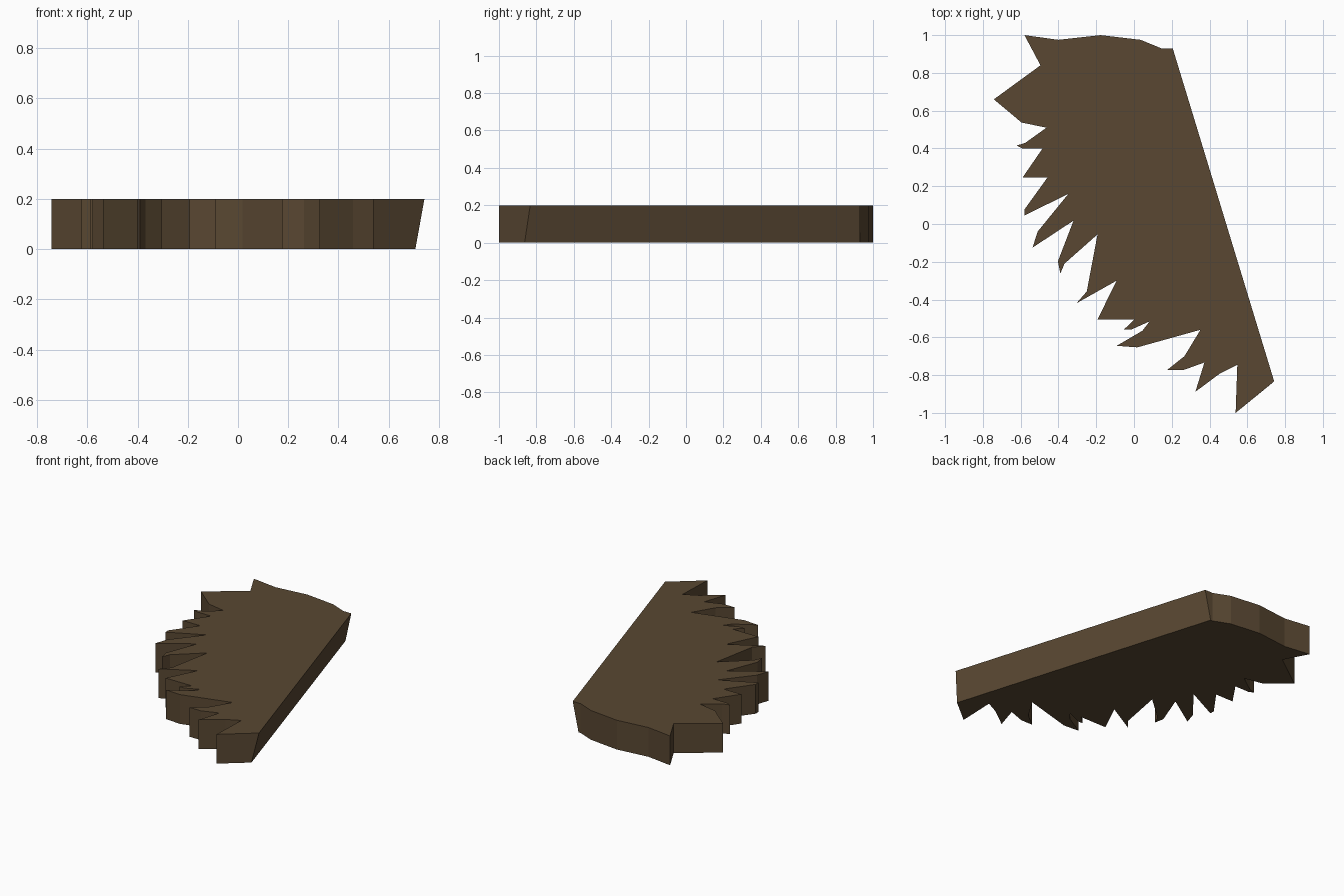
import bpy, bmesh

if "Cube" in bpy.data.objects:
    bpy.data.objects.remove(bpy.data.objects["Cube"])

# Top outline of the jagged slab, clockwise from the upper left tip
OUTLINE = [
    (-.58, 1), (-.40, .975), (-.177, 1), (.035, .975), (.145, .93), (.205, .93),
    (.742, -.833), (.538, -1), (.547, -.745), (.457, -.79), (.325, -.888),
    (.373, -.733), (.262, -.773), (.175, -.773), (.267, -.70), (.352, -.56),
    (.018, -.653), (-.092, -.645), (.045, -.565), (.082, -.516), (-.013, -.558),
    (-.053, -.558), (.003, -.505), (-.193, -.505), (-.092, -.30), (-.305, -.42),
    (-.25, -.357), (-.193, -.055), (-.368, -.21), (-.39, -.262), (-.403, -.198),
    (-.32, .018), (-.537, -.125), (-.51, -.04), (-.347, .16), (-.58, .045),
    (-.58, .077), (-.458, .246), (-.59, .246), (-.484, .40), (-.59, .40),
    (-.622, .415), (-.575, .43), (-.463, .51), (-.595, .537), (-.742, .66),
    (-.495, .84)]
HEIGHT = 0.2
# The long straight edge is undercut: its two bottom corners sit further in
UNDERCUT = {5: (.161, .93), 6: (.706, -.863)}

wood = bpy.data.materials.new("dark brown wood")
wood.diffuse_color = (0.10, 0.064, 0.032, 1)
wood.use_nodes = True
wood.node_tree.nodes["Principled BSDF"].inputs["Base Color"].default_value = wood.diffuse_color

bm = bmesh.new()
top = [bm.verts.new((x, y, HEIGHT)) for x, y in OUTLINE]
bottom = [bm.verts.new((*UNDERCUT.get(i, p), 0)) for i, p in enumerate(OUTLINE)]
caps = [bm.faces.new(top), bm.faces.new(bottom[::-1])]
n = len(OUTLINE)
for i in range(n):
    j = (i + 1) % n
    bm.faces.new((top[i], bottom[i], bottom[j], top[j]))
bmesh.ops.recalc_face_normals(bm, faces=bm.faces[:])
bmesh.ops.triangulate(bm, faces=caps)

# Splintered slab
mesh = bpy.data.meshes.new("splintered_slab")
bm.to_mesh(mesh)
bm.free()
mesh.materials.append(wood)
slab = bpy.data.objects.new("splintered_slab", mesh)
bpy.context.collection.objects.link(slab)
